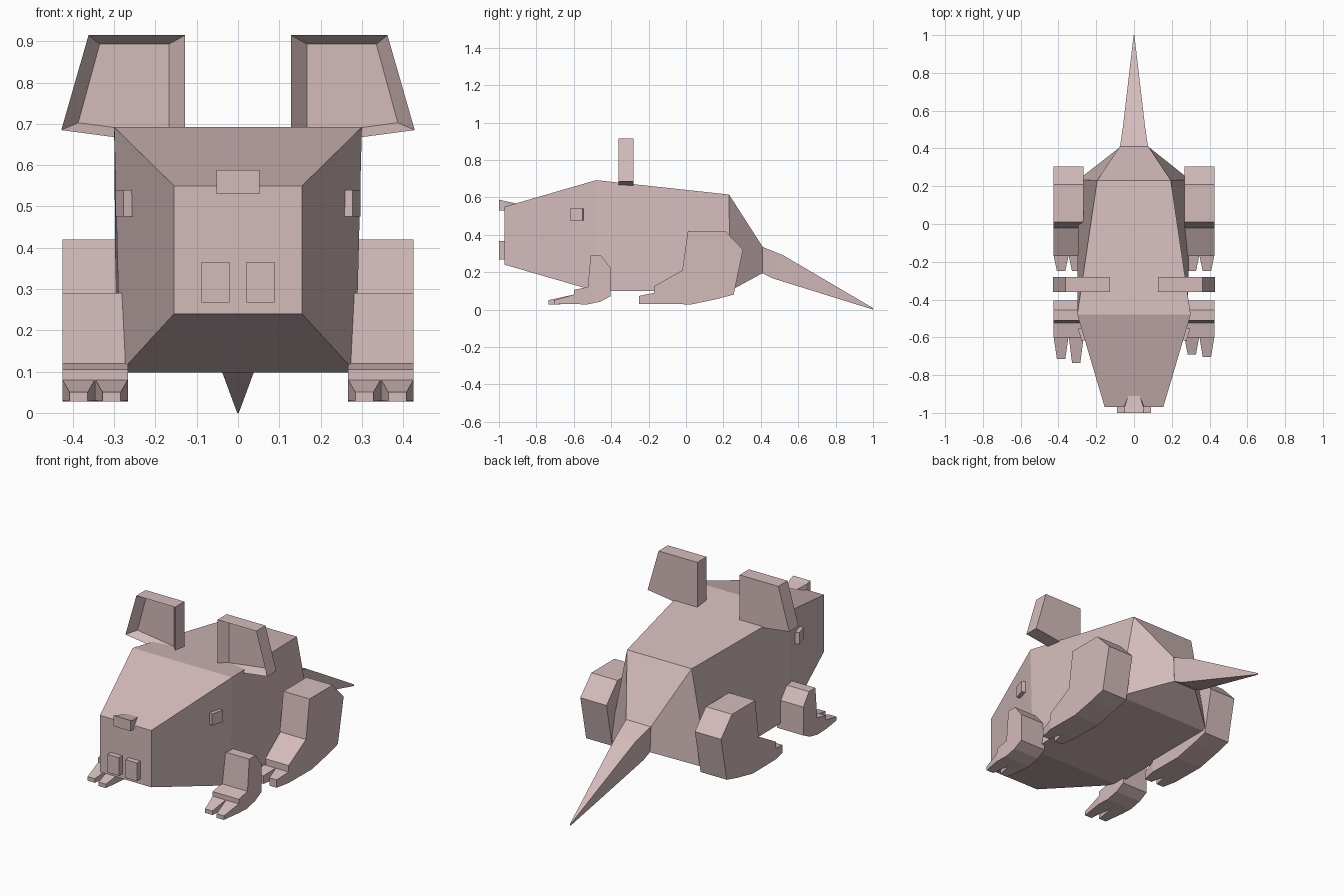
import bpy, bmesh
from mathutils import Vector

if "Cube" in bpy.data.objects:
    bpy.data.objects.remove(bpy.data.objects["Cube"])

skin = bpy.data.materials.new("dusty_pink_skin")
skin.diffuse_color = (0.66, 0.50, 0.50, 1)
skin.use_nodes = True
skin.node_tree.nodes["Principled BSDF"].inputs["Base Color"].default_value = skin.diffuse_color


def finish(name, verts, faces):
    bm = bmesh.new()
    vs = [bm.verts.new(v) for v in verts]
    for f in faces:
        bm.faces.new([vs[i] for i in f])
    bmesh.ops.remove_doubles(bm, verts=bm.verts, dist=1e-5)
    bmesh.ops.recalc_face_normals(bm, faces=bm.faces)
    me = bpy.data.meshes.new(name)
    bm.to_mesh(me)
    bm.free()
    me.materials.append(skin)
    ob = bpy.data.objects.new(name, me)
    bpy.context.collection.objects.link(ob)
    return ob


def loft(name, sections, cx=0):
    """Closed hull through (y_low, z_low, half_width_low, y_top, z_top, half_width_top)."""
    verts, faces = [], []
    for yb, zb, wb, yt, zt, wt in sections:
        verts += [(cx - wb, yb, zb), (cx + wb, yb, zb),
                  (cx + wt, yt, zt), (cx - wt, yt, zt)]
    for s in range(len(sections) - 1):
        for i in range(4):
            j = (i + 1) % 4
            faces.append((4*s + i, 4*s + j, 4*s + 4 + j, 4*s + 4 + i))
    n = len(verts)
    faces += [(3, 2, 1, 0), (n - 4, n - 3, n - 2, n - 1)]
    return finish(name, verts, faces)


def prism(name, profile, x0, x1):
    """Side profile of (y, z) points extruded along x."""
    n = len(profile)
    verts = [(x, y, z) for x in (x0, x1) for y, z in profile]
    faces = [tuple(range(n)), tuple(range(n, 2*n))]
    faces += [(i, (i + 1) % n, n + (i + 1) % n, n + i) for i in range(n)]
    return finish(name, verts, faces)


def box(name, x0, x1, y0, y1, z0, z1):
    return prism(name, [(y0, z0), (y1, z0), (y1, z1), (y0, z1)], x0, x1)


# Body: snout, shoulders, hips, rump
loft("body", [(-0.97, 0.24, 0.155, -0.97, 0.55, 0.155),
              (-0.48, 0.098, 0.285, -0.48, 0.692, 0.30),
              (0.235, 0.10, 0.295, 0.23, 0.615, 0.195),
              (0.41, 0.195, 0.07, 0.41, 0.335, 0.075)])

# Tail tapering to the ground
tail = loft("tail", [(0.405, 0.197, 0.07, 0.405, 0.337, 0.075),
                     (0.46, 0.168, 0.064, 0.52, 0.29, 0.058),
                     (1.0, 0.0, 0.002, 1.0, 0.008, 0.002)])

# Nose, wedge shaped toward the back
loft("nose", [(-1.0, 0.53, 0.052, -1.0, 0.588, 0.052),
              (-0.95, 0.53, 0.05, -0.97, 0.58, 0.05),
              (-0.90, 0.53, 0.03, -0.91, 0.568, 0.03)])

HIND = [(0.01, 0.42), (0.21, 0.42), (0.305, 0.32), (0.255, 0.08), (0.16, 0.055),
        (0.03, 0.028), (-0.17, 0.03), (-0.17, 0.125), (-0.02, 0.21)]
FRONT = [(-0.51, 0.29), (-0.455, 0.29), (-0.405, 0.225), (-0.405, 0.07),
         (-0.46, 0.042), (-0.53, 0.027), (-0.60, 0.03), (-0.60, 0.105), (-0.525, 0.12)]

for side, s in (("left", -1), ("right", 1)):
    # Front teeth
    box("tooth_" + side, s*0.02, s*0.089, -1.0, -0.95, 0.267, 0.366)

    # Eye plate lying along the sloping cheek
    along, out = Vector((s*0.284, 0.959, 0)), Vector((s*0.959, -0.284, 0))
    mid = Vector((s*0.287, -0.587, 0.508))
    verts = [mid + along*a*0.034 + out*o + Vector((0, 0, c*0.032))
             for o in (-0.05, 0) for a, c in ((-1, -1), (1, -1), (1, 1), (-1, 1))]
    finish("eye_" + side, verts, [(0, 1, 2, 3), (4, 5, 6, 7)] +
           [(i, (i + 1) % 4, 4 + (i + 1) % 4, 4 + i) for i in range(4)])

    # Ear with a dished front
    rim = [(0.128, 0.915), (0.362, 0.915), (0.428, 0.685), (0.128, 0.645)]
    dish = [(0.167, 0.893), (0.335, 0.893), (0.387, 0.703), (0.167, 0.673)]
    verts = [(s*x, y, z) for ring, y in ((rim, -0.28), (rim, -0.36), (dish, -0.315))
             for x, z in ring]
    faces = [(0, 1, 2, 3), (8, 9, 10, 11)]
    for k in (0, 4):
        faces += [(k + i, k + (i + 1) % 4, k + 4 + (i + 1) % 4, k + 4 + i) for i in range(4)]
    finish("ear_" + side, verts, faces)

    # Legs
    prism("hind_leg_" + side, HIND, s*0.267, s*0.425)
    prism("front_leg_" + side, FRONT, s*0.267, s*0.425)

    # Two tapering toes per foot
    for i, cx in enumerate((0.306, 0.386)):
        loft(f"hind_toe_{side}_{i}", [(-0.17, 0.03, 0.039, -0.17, 0.09, 0.039),
                                      (-0.25, 0.03, 0.022, -0.25, 0.073, 0.022)], s*cx)
        tip = (-0.735, -0.715)[i] if s < 0 else (-0.69, -0.705)[i]
        loft(f"front_toe_{side}_{i}", [(-0.60, 0.03, 0.039, -0.60, 0.08, 0.039),
                                       (tip, 0.028, 0.022, tip, 0.05, 0.022)], s*cx)
